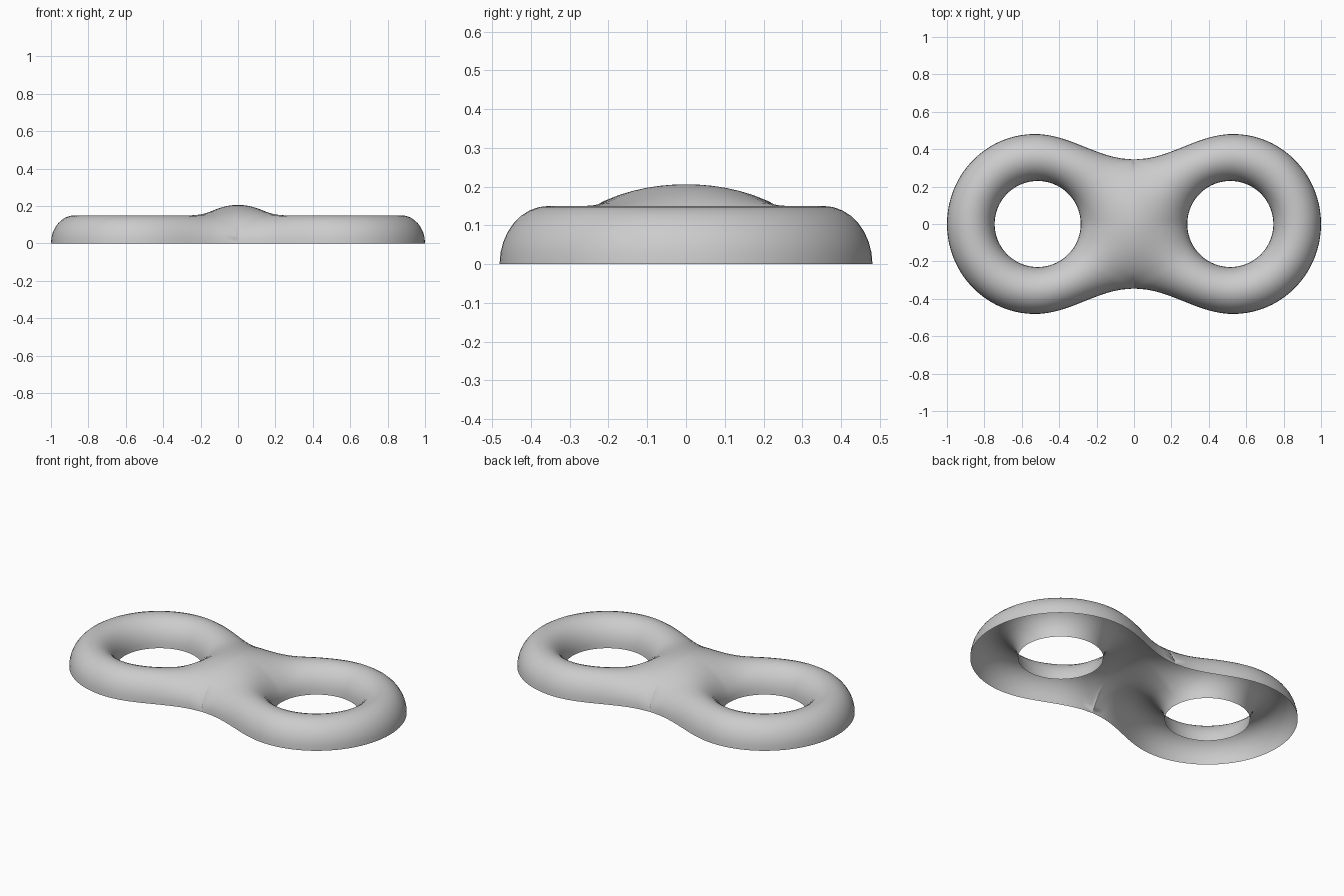
import bpy, bmesh, math

if "Cube" in bpy.data.objects:
    bpy.data.objects.remove(bpy.data.objects["Cube"])

HOLE_X, HOLE_R = 0.515, 0.23      # hole centre and radius
LOBE_X, LOBE_A, LOBE_B = 0.53, 0.47, 0.481
WAIST = 0.345
HEIGHT, PEAK = 0.15, 0.206        # ring height and central hump height
ANGLES, STEPS = 44, 16


def outline_y(x):
    """Half depth of the figure-eight outline at x >= 0."""
    if x >= LOBE_X:
        return LOBE_B * math.sqrt(max(0.0, 1 - ((x - LOBE_X) / LOBE_A) ** 2))
    mid, amp = (LOBE_B + WAIST) / 2, (LOBE_B - WAIST) / 2
    return mid - amp * math.cos(math.pi * x / LOBE_X)


# Dense outline samples for measuring the distance to the outer edge
N = 900
edge = [(LOBE_X * i / N, outline_y(LOBE_X * i / N)) for i in range(N)]
edge += [(LOBE_X + LOBE_A * math.sin(math.pi / 2 * i / N),
          LOBE_B * math.cos(math.pi / 2 * i / N)) for i in range(N + 1)]


def height(x, y):
    """Half-tube over the ring, blended into an elliptical hump at the waist."""
    d_in = max(0.0, math.hypot(x - HOLE_X, y) - HOLE_R)
    d_out = min(math.hypot(x - ex, y - ey) for ex, ey in edge)
    ring = 2 * HEIGHT * math.sqrt(d_in * d_out) / (d_in + d_out)
    s = min(1.0, x / (HOLE_X - HOLE_R))
    g = 1 - s * s * (3 - 2 * s)
    hump = PEAK * math.sqrt(max(0.0, 1 - (y / outline_y(x)) ** 2))
    return ring * (1 - g) + hump * g


def ray_length(a):
    """Distance from the hole centre to the outline or the middle plane."""
    lo, hi = 0.0, 1.0
    for _ in range(45):
        m = (lo + hi) / 2
        x, y = HOLE_X + m * math.cos(a), m * math.sin(a)
        inside = 0 <= x < LOBE_X + LOBE_A and y < outline_y(x)
        lo, hi = (m, hi) if inside else (lo, m)
    return lo


# One quarter of the shell, fanned around the hole
corner = math.atan2(WAIST, -HOLE_X)
n1 = int(ANGLES * corner / math.pi)
angles = [corner * i / n1 for i in range(n1 + 1)]
n2 = ANGLES - n1
angles += [corner + (math.pi - corner) * i / n2 for i in range(1, n2 + 1)]

bm = bmesh.new()
rows = []
for i, a in enumerate(angles):
    end, row = ray_length(a), []
    for j in range(STEPS + 1):
        t = (1 - math.cos(math.pi * j / STEPS)) / 2
        r = HOLE_R + (end - HOLE_R) * t
        x, y = HOLE_X + r * math.cos(a), r * math.sin(a)
        if j == STEPS and i >= n1:
            x = 0.0
        if i in (0, len(angles) - 1):
            y = 0.0
        x = max(0.0, x)
        on_edge = j == 0 or (j == STEPS and i <= n1)
        row.append(bm.verts.new((x, y, 0.0 if on_edge else height(x, y))))
    rows.append(row)
for r0, r1 in zip(rows, rows[1:]):
    for j in range(STEPS):
        bm.faces.new((r0[j], r0[j + 1], r1[j + 1], r1[j]))
bm.normal_update()
down = [f for f in bm.faces if f.normal.z < 0]
bmesh.ops.reverse_faces(bm, faces=down)

mesh = bpy.data.meshes.new("double_ring_shell")
bm.to_mesh(mesh)
bm.free()
for p in mesh.polygons:
    p.use_smooth = True
shell = bpy.data.objects.new("double_ring_shell", mesh)
bpy.context.collection.objects.link(shell)

# Mirror the quarter across both axes; the underside stays open
mir = shell.modifiers.new("mirror", 'MIRROR')
mir.use_axis = (True, True, False)
mir.merge_threshold = 0.0005
